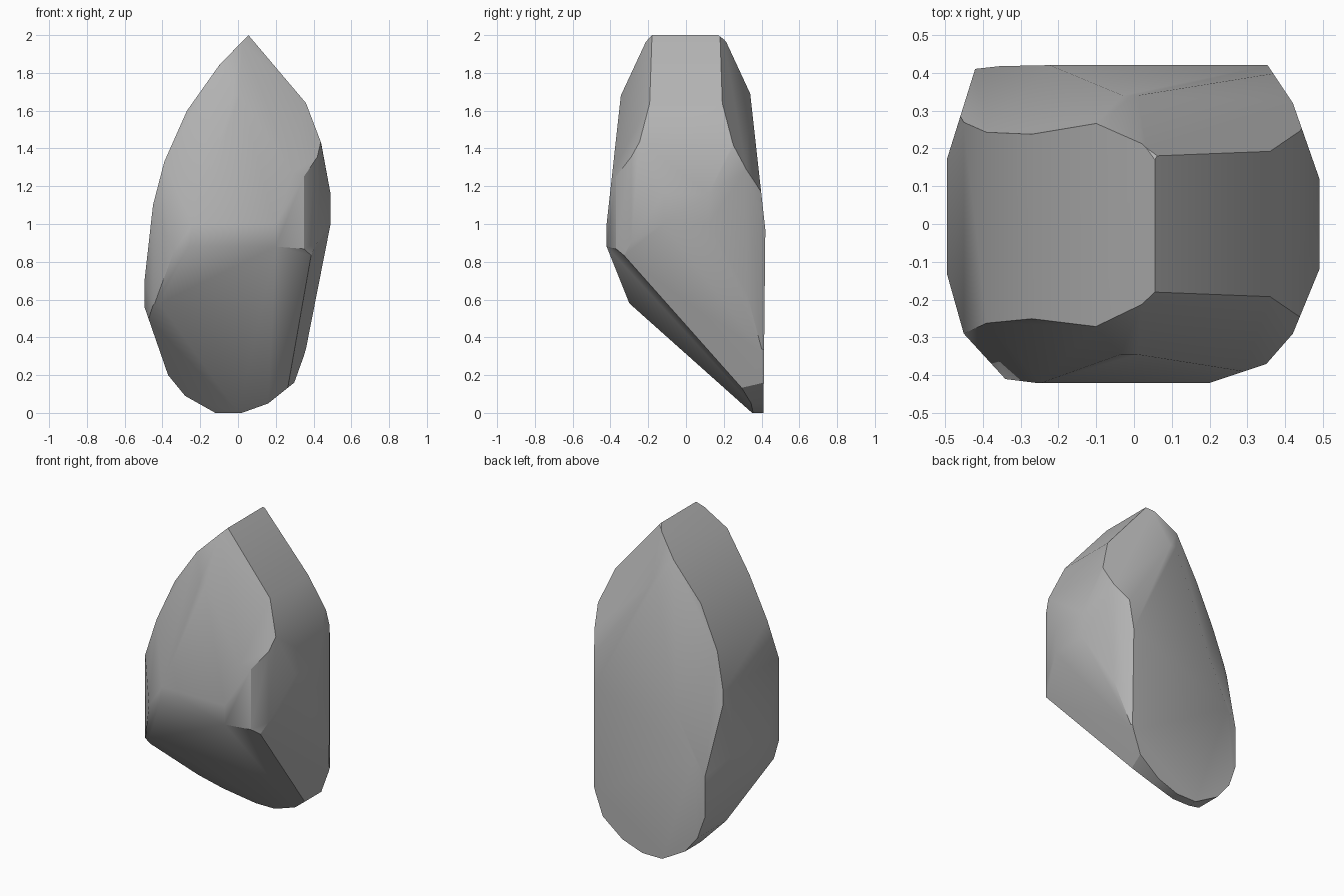
import bpy
import bmesh
import math
from mathutils import Vector

cube = bpy.data.objects.get("Cube")
if cube:
    bpy.data.objects.remove(cube, do_unlink=True)

CORE = Vector((0, .05, 1))


def chip(bm, a, b, c):
    """Slice off everything beyond the plane through three points, away from the core."""
    a, b, c = Vector(a), Vector(b), Vector(c)
    normal = (b - a).cross(c - a).normalized()
    if normal.dot(CORE - a) > 0:
        normal.negate()
    geometry = bm.verts[:] + bm.edges[:] + bm.faces[:]
    bmesh.ops.bisect_plane(bm, geom=geometry, dist=1e-5, plane_co=a,
                           plane_no=normal, clear_outer=True)
    open_edges = [edge for edge in bm.edges if edge.is_boundary]
    if open_edges:
        bmesh.ops.holes_fill(bm, edges=open_edges, sides=0)


def carve_outline(bm, outline, place):
    """Chip along each step of an outline, straight through the block."""
    for (u, v), (s, t) in zip(outline, outline[1:]):
        chip(bm, place(u, v, 0), place(s, t, 0), place(u, v, 1))


# Outlines of the stone: across its width, along its depth and seen as a plan
width_outline = [(.02, 0), (.16, .05), (.31, .17), (.36, .34), (.49, 1), (.49, 1.16),
                 (.44, 1.43), (.36, 1.64), (.055, 2), (-.1, 1.84), (-.27, 1.6),
                 (-.39, 1.33), (-.45, 1.1), (-.495, .7), (-.495, .56), (-.37, .2),
                 (-.28, .09), (-.12, 0)]
back_outline = [(.41, 0), (.42, .97), (.34, 1.69), (.21, 1.97), (.17, 2)]
front_outline = [(.35, 0), (-.3, .58), (-.42, .88), (-.42, 1), (-.345, 1.68),
                 (-.21, 1.97), (-.18, 2)]
plan_right = [(.36, .41), (.42, .32), (.49, .12), (.49, -.12), (.42, -.29),
              (.35, -.37), (.2, -.42)]
plan_left = [(-.26, -.42), (-.34, -.41), (-.45, -.29), (-.495, -.13),
             (-.495, .17), (-.42, .41), (-.24, .43)]

# Rough block standing on the ground
bm = bmesh.new()
bmesh.ops.create_cube(bm, size=2)
bmesh.ops.translate(bm, verts=bm.verts[:], vec=(0, 0, 1))

carve_outline(bm, width_outline, lambda u, v, w: (u, w, v))
for outline in (back_outline, front_outline):
    carve_outline(bm, outline, lambda u, v, w: (w, u, v))
for outline in (plan_right, plan_left):
    carve_outline(bm, outline, lambda u, v, w: (u, v, w))

# Slanted undercut and the steeper strip along its front edge
low_corner, front_lip = (-.45, -.3, .57), (.2, -.42, .88)
chip(bm, low_corner, front_lip, (0, .35, 0))
chip(bm, low_corner, front_lip, (-.24, -.42, .875))

# Facets that taper the upper corners towards the ridge
for side in (-1, 1):
    shoulder = (0, side * .345, 1.69)
    chip(bm, (.055, side * .18, 2), shoulder, (.42, side * .27, 1.4))
chip(bm, (-.34, -.41, .86), (-.03, -.345, 1.69), (-.39, -.27, 1.3))
chip(bm, (-.42, .41, .6), (-.03, .34, 1.69), (-.39, .25, 1.3))

# Lower flank narrowing towards the foot
chip(bm, (.4, -.38, .9), (.49, -.12, 1), (.36, .4, .34))

# Merge slivers left by the chipping
bmesh.ops.remove_doubles(bm, verts=bm.verts[:], dist=.012)
bmesh.ops.dissolve_degenerate(bm, edges=bm.edges[:], dist=.001)
bmesh.ops.recalc_face_normals(bm, faces=bm.faces[:])

mesh = bpy.data.meshes.new("stone")
bm.to_mesh(mesh)
bm.free()
stone = bpy.data.objects.new("stone", mesh)
bpy.context.collection.objects.link(stone)

# Plain grey stone
grey = bpy.data.materials.new("stone grey")
grey.use_nodes = True
colour = (.45, .45, .45, 1)
grey.diffuse_color = colour
grey.node_tree.nodes["Principled BSDF"].inputs["Base Color"].default_value = colour
mesh.materials.append(grey)

# Soft facets with crisp main edges
bpy.ops.object.select_all(action="DESELECT")
stone.select_set(True)
bpy.context.view_layer.objects.active = stone
bpy.ops.object.shade_smooth_by_angle(angle=math.radians(30))
